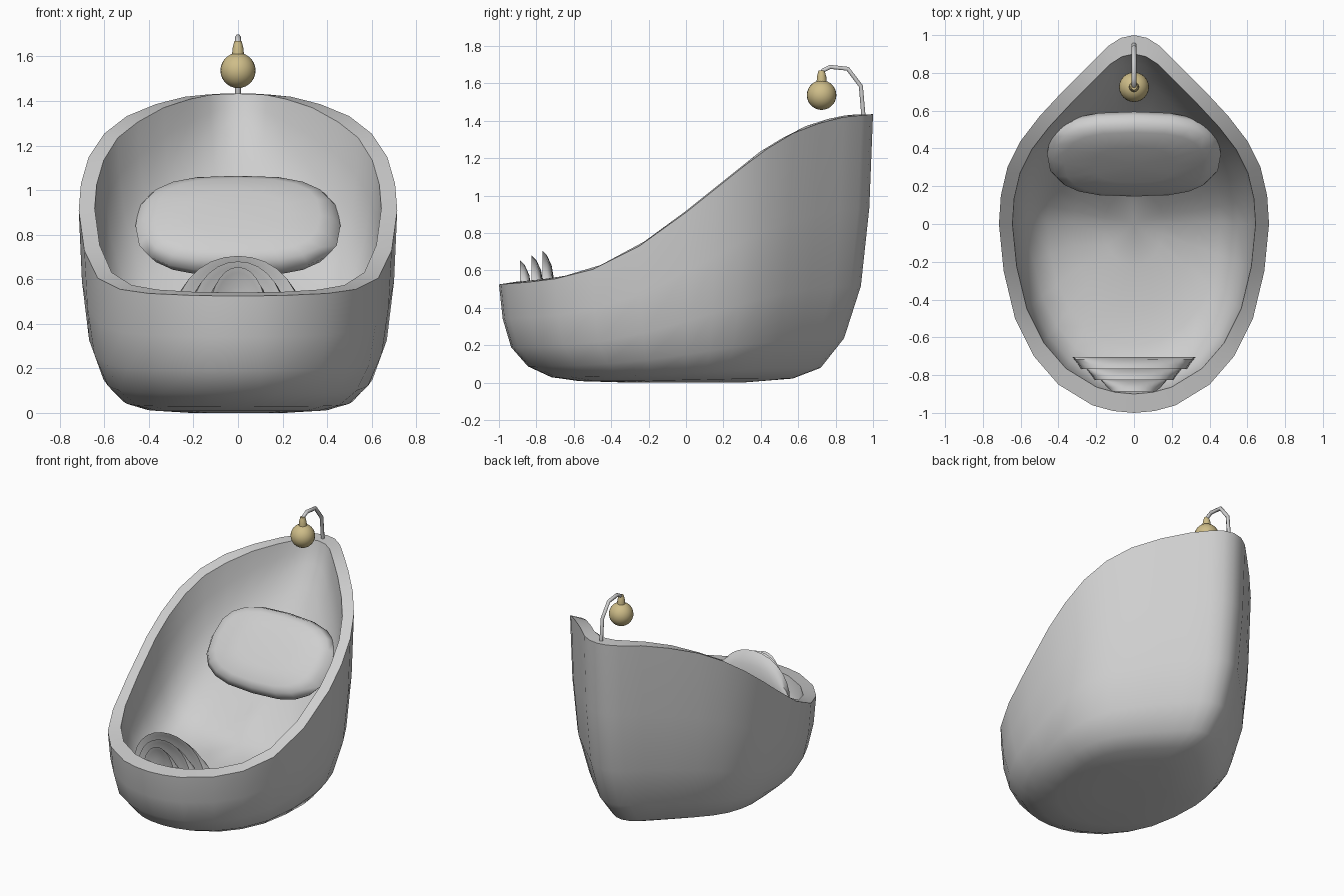
import bpy, bmesh, math
from mathutils import Vector

cube = bpy.data.objects.get("Cube")
if cube:
    bpy.data.objects.remove(cube, do_unlink=True)


def material(name, rgb):
    m = bpy.data.materials.new(name)
    m.use_nodes = True
    m.diffuse_color = (*rgb, 1)
    m.node_tree.nodes["Principled BSDF"].inputs["Base Color"].default_value = (*rgb, 1)
    return m


GREY = material("light grey", (0.62, 0.62, 0.62))
GOLD = material("pale gold", (0.62, 0.51, 0.25))


def skin(name, rings, mat, start=None, end=None, angle=35):
    """Join closed rings of points into a surface, closed by end points."""
    bm = bmesh.new()
    loops = [[bm.verts.new(p) for p in ring] for ring in rings]
    n = len(loops[0])
    for a, b in zip(loops, loops[1:]):
        for i in range(n):
            j = (i + 1) % n
            bm.faces.new((a[i], a[j], b[j], b[i]))
    for tip, loop in ((start, loops[0]), (end, loops[-1])):
        if tip is None:
            bm.faces.new(loop)
        else:
            v = bm.verts.new(tip)
            for i in range(n):
                bm.faces.new((loop[i], loop[(i + 1) % n], v))
    bmesh.ops.recalc_face_normals(bm, faces=bm.faces[:])
    mesh = bpy.data.meshes.new(name)
    bm.to_mesh(mesh)
    bm.free()
    mesh.materials.append(mat)
    obj = bpy.data.objects.new(name, mesh)
    bpy.context.collection.objects.link(obj)
    finish(obj, angle)
    return obj


def finish(obj, angle=35):
    bpy.ops.object.select_all(action='DESELECT')
    obj.select_set(True)
    bpy.context.view_layer.objects.active = obj
    bpy.ops.object.shade_smooth_by_angle(angle=math.radians(angle))


# Tub: a teardrop outline, scaled ring by ring under a sweeping rim
HALF = [(0.11, -.99), (.22, -.96), (.4, -.85), (.53, -.7), (.63, -.5), (.69, -.25),
        (.715, 0), (.705, .15), (.67, .3), (.6, .44), (.5, .57), (.37, .71),
        (.24, .84), (.14, .94), (.07, .985)]
OUTLINE = [(0, -1)] + HALF + [(0, 1)] + [(-x, y) for x, y in reversed(HALF)]
RIM = [.525, .54, .57, .64, .76, .91, 1.07, 1.23, 1.35, 1.415, 1.435]


def rim(y):
    f = min(max((y + 1) * 5, 0), 9.999)
    i = int(f)
    return RIM[i] + (RIM[i + 1] - RIM[i]) * (f - i)


def floor(y):
    # flat foot well that bends softly into a sloping backrest
    return .28 + 1.1 * .08 * math.log(1 + math.exp((y - .02) / .08))


def outer_ring(t, s):
    return [(x * s, y * s, t * rim(y)) for x, y in OUTLINE]


def inner_ring(u, s):
    ring = []
    for x, y in OUTLINE:
        low = min(floor(y * s), rim(y * .9) - .03)
        ring.append((x * s, y * s, low + u * (rim(y * .9) + .008 - low)))
    return ring


outer = [outer_ring(t, s) for t, s in
         ((0, .3), (.015, .57), (.055, .72), (.165, .845), (.36, .935), (.65, .98), (1, 1))]
inner = [inner_ring(u, s) for u, s in
         ((1, .9), (.7, .885), (.4, .85), (.15, .77), (.03, .64), (0, .45), (0, .22))]
skin("tub", outer + inner, GREY, (0, 0, 0), (0, 0, floor(0)), 40)


# Pillow: a rounded rectangle lying on the backrest
def pillow_ring(r, h):
    ring = []
    for i in range(20):
        a = math.tau * i / 20
        c, s = math.cos(a), math.sin(a)
        x = .46 * r * math.copysign(abs(c) ** .72, c)
        v = .29 * r * math.copysign(abs(s) ** .72, s)
        ring.append(Vector((x, .37, .84)) + Vector((0, v - h, v + h)) * math.sqrt(.5))
    return ring


PUFF = [(.45, .083), (.8, .07), (.93, .048), (1, 0)]
back_puff = [(r, -h) for r, h in reversed(PUFF[:-1])]
skin("pillow", [pillow_ring(r, h) for r, h in PUFF + back_puff], GREY,
     (0, .31, .9), (0, .43, .78), 60)


# Shell fan: three nested scalloped arches at the foot end
def arch(y, width, base, top):
    steps = 14
    return [(width * math.cos(math.pi * i / steps), y,
             base + (top - base) * math.sin(math.pi * i / steps) ** .85)
            for i in range(steps + 1)]


for label, y, w, top in (("front", -.888, .13, .655), ("middle", -.825, .21, .68),
                         ("back", -.768, .28, .705)):
    skin("shell_" + label,
         [arch(y + .04, w * .55, .42, top - .09), arch(y + .008, w * .85, .41, top - .025),
          arch(y, w, .4, top), arch(y + .025, w + .015, .4, top - .025),
          arch(y + .05, w + .035, .4, top - .08), arch(y + .063, w + .045, .4, top - .16)],
         GREY, angle=50)

# Lamp arm: a thin bent tube rising from the tall end of the rim
curve = bpy.data.curves.new("lamp_arm", 'CURVE')
curve.dimensions = '3D'
curve.bevel_depth = .013
curve.bevel_resolution = 1
curve.use_fill_caps = True
path = [(.725, 1.65), (.735, 1.67), (.77, 1.688), (.865, 1.678), (.935, 1.585), (.95, 1.41)]
line = curve.splines.new('POLY')
line.points.add(len(path) - 1)
for point, (y, z) in zip(line.points, path):
    point.co = (0, y, z, 1)
curve.materials.append(GREY)
arm = bpy.data.objects.new("lamp_arm", curve)
bpy.context.collection.objects.link(arm)

# Hanging lamp: ball with a tapered neck
bpy.ops.mesh.primitive_uv_sphere_add(segments=24, ring_count=14, radius=.079,
                                     location=(0, .725, 1.537))
ball = bpy.context.object
ball.name = "lamp_ball"
ball.data.materials.append(GOLD)
finish(ball)


def neck_ring(r, z):
    return [(r * math.cos(math.tau * i / 12), .725 + r * math.sin(math.tau * i / 12), z)
            for i in range(12)]


skin("lamp_neck", [neck_ring(r, z) for r, z in
                   ((.027, 1.6), (.025, 1.635), (.021, 1.65), (.016, 1.67))], GOLD)
